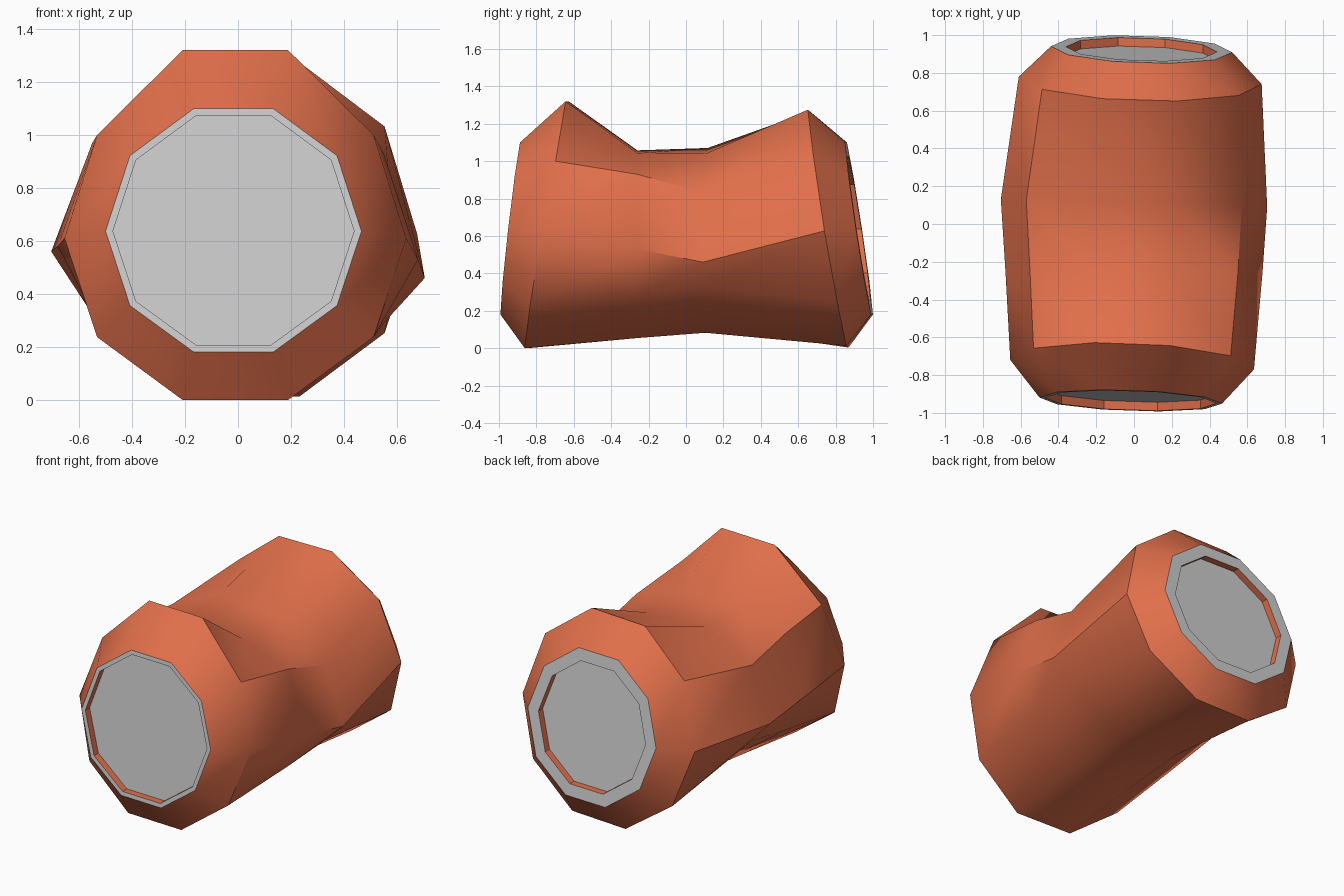
import bpy, math
from mathutils import Vector

if "Cube" in bpy.data.objects:
    bpy.data.objects.remove(bpy.data.objects["Cube"])

SIDES = 10
LEVEL = [2, 1, 0, 0, 1, 2, 3, 4, 4, 3]   # height level used by each corner

clay = bpy.data.materials.new("clay")
clay.diffuse_color = (0.75, 0.16, 0.07, 1)
clay.use_nodes = True
clay.node_tree.nodes["Principled BSDF"].inputs["Base Color"].default_value = clay.diffuse_color


def ring(y, lean, skew, cx, r, levels, tilt=0.0):
    """Ten-sided ring; levels = z of top, upper, side, lower, bottom corners."""
    pts = []
    for k in range(SIDES):
        a = 2 * math.pi * k / SIDES
        c, s = math.cos(a), math.sin(a)
        pts.append(Vector((cx + r * c, y + lean * s + skew * c,
                           levels[LEVEL[k]] + tilt * c)))
    return pts


def inset(pts, scale, dy=0.0):
    mid = sum(pts, Vector()) / len(pts)
    return [mid + (p - mid) * scale + Vector((0, dy, 0)) for p in pts]


def loft(name, rings, mat=None):
    verts = [p for r in rings for p in r]
    faces = []
    for i in range(len(rings) - 1):
        a, b = i * SIDES, (i + 1) * SIDES
        for k in range(SIDES):
            n = (k + 1) % SIDES
            faces.append((a + k, b + k, b + n, a + n))
    return make(name, verts, faces, mat)


def make(name, verts, faces, mat=None):
    me = bpy.data.meshes.new(name)
    me.from_pydata(verts, [], faces)
    ob = bpy.data.objects.new(name, me)
    bpy.context.collection.objects.link(ob)
    if mat:
        me.materials.append(mat)
    return ob


# Outer shell: rim, bulge, saddle, waist, bulge, rim
RIM_Z = [1.10, 0.922, 0.637, 0.356, 0.18]
front = ring(-0.935, 0.055, -0.016, -0.017, 0.483, RIM_Z)
back = ring(0.925, -0.073, -0.016, 0.04, 0.48, RIM_Z)
shell = loft("shell", [
    front,
    ring(-0.745, 0.115, -0.025, -0.01, 0.645, [1.32, 1.0, 0.61, 0.237, 0.0]),
    ring(-0.26, 0, 0, 0, 0.68, [1.05, 0.95, 0.555, 0.31, 0.062], -0.025),
    ring(0.11, 0, -0.02, 0, 0.705, [1.055, 0.87, 0.51, 0.37, 0.098], -0.05),
    ring(0.76, -0.108, -0.02, 0.033, 0.643, [1.27, 1.02, 0.612, 0.24, 0.008], 0.015),
    back], clay)

# Recessed openings: grey lip, inner wall and end disc
for end, outer, scale, dy in (("front", front, 0.942, 0.045),
                              ("back", back, 0.835, -0.045)):
    lip = inset(outer, scale)
    deep = inset(outer, scale, dy)
    if end == "front":
        loft("front_lip", [lip, outer])
        loft("front_inner_wall", [deep, lip], clay)
        order = range(SIDES)
    else:
        loft("back_lip", [outer, lip])
        loft("back_inner_wall", [lip, deep], clay)
        order = reversed(range(SIDES))
    make(end + "_disc", deep, [tuple(order)])

# Soft shading with the strong creases kept
bpy.ops.object.select_all(action='DESELECT')
shell.select_set(True)
bpy.context.view_layer.objects.active = shell
bpy.ops.object.shade_smooth_by_angle(angle=math.radians(40))
